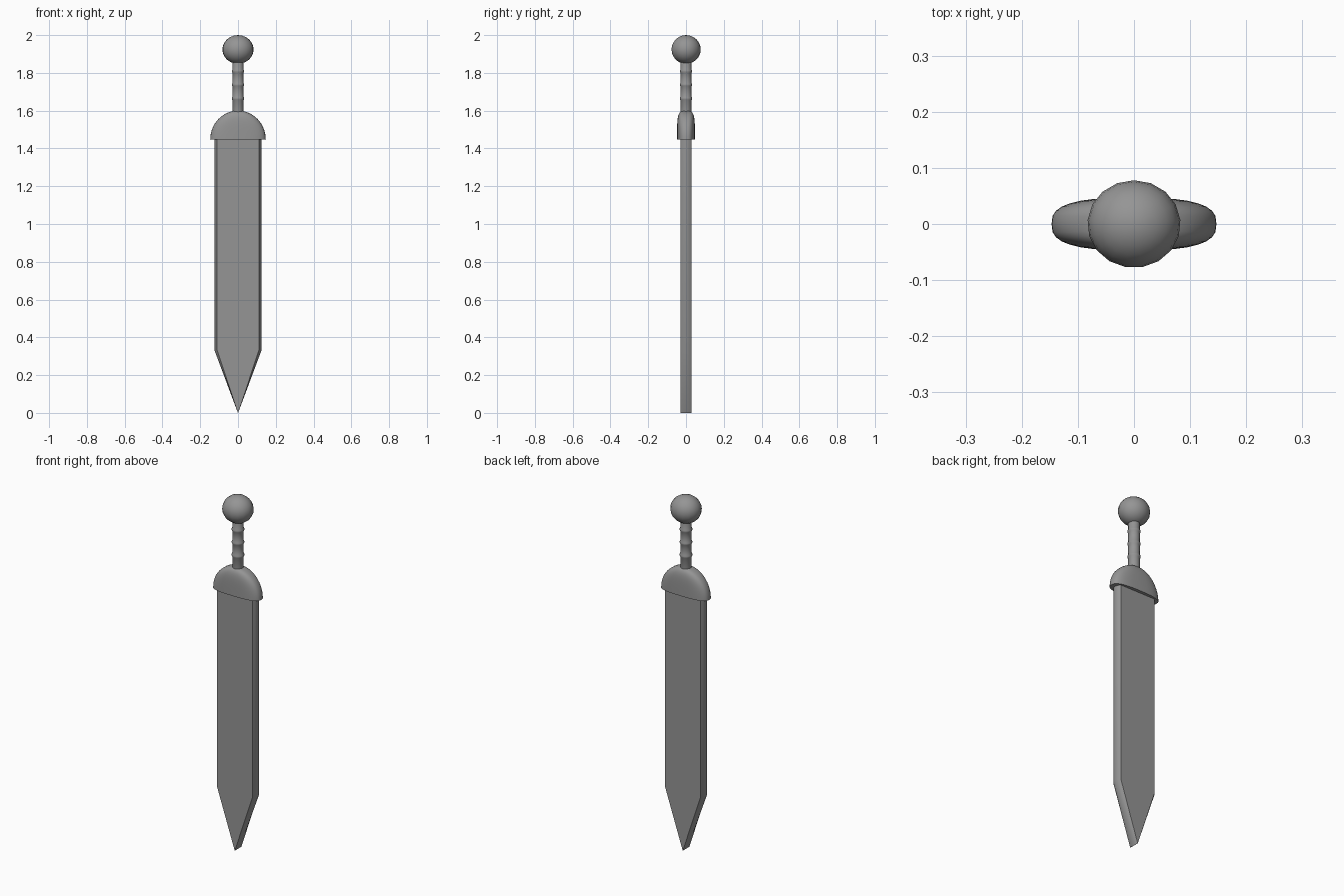
import bpy, bmesh
from math import sin, cos, pi, copysign

if "Cube" in bpy.data.objects:
    bpy.data.objects.remove(bpy.data.objects["Cube"])

# Dark steel shared by every part
steel = bpy.data.materials.new("dark_steel")
steel.diffuse_color = (0.3, 0.3, 0.3, 1)
steel.use_nodes = True
steel.node_tree.nodes["Principled BSDF"].inputs["Base Color"].default_value = steel.diffuse_color


def finish(obj, angle):
    """Shade smooth below the given angle and apply the steel."""
    bpy.ops.object.select_all(action='DESELECT')
    obj.select_set(True)
    bpy.context.view_layer.objects.active = obj
    bpy.ops.object.shade_smooth_by_angle(angle=angle * pi / 180)
    obj.data.materials.append(steel)


def make_loft(name, rings, angle=35):
    """Skin a stack of equal-sized closed rings and cap both ends."""
    bm = bmesh.new()
    loops = [[bm.verts.new(p) for p in ring] for ring in rings]
    n = len(loops[0])
    for a, b in zip(loops, loops[1:]):
        for i in range(n):
            j = (i + 1) % n
            bm.faces.new((a[i], a[j], b[j], b[i]))
    bm.faces.new(loops[0][::-1])
    bm.faces.new(loops[-1])
    bmesh.ops.remove_doubles(bm, verts=bm.verts, dist=0.0002)
    bmesh.ops.recalc_face_normals(bm, faces=bm.faces)
    mesh = bpy.data.meshes.new(name)
    bm.to_mesh(mesh)
    bm.free()
    obj = bpy.data.objects.new(name, mesh)
    bpy.context.collection.objects.link(obj)
    finish(obj, angle)
    return obj


def oval(rx, ry, z, n=32, power=2.0):
    """Horizontal superellipse ring."""
    def s(v):
        return copysign(abs(v) ** (2 / power), v)
    return [(rx * s(cos(2 * pi * i / n)), ry * s(sin(2 * pi * i / n)), z)
            for i in range(n)]


# Blade: flat faces, softly rounded edges, tapering to a chisel point
edge = [(0.110, -0.029), (0.120, -0.016), (0.124, 0), (0.120, 0.016), (0.110, 0.029)]
section = edge + [(-x, -y) for x, y in edge]
make_loft("blade", [[(x * w, y, z) for x, y in section]
                    for w, z in ((0.004, 0), (1, 0.33), (1, 1.46))])

# Guard: flattened half dome with a flat underside
rings = []
for i in range(15):
    a = pi / 2 * i / 14 * 0.985
    h = sin(a)
    rings.append(oval(0.147 * cos(a), 0.047 * (1 - h ** 5) ** (1 / 3.6),
                      1.448 + 0.152 * h, power=2.8))
make_loft("guard", rings, 50)

# Grip: cylinder with three raised ridges
profile = [(0.029, 1.57)]
for z in (1.664, 1.737, 1.809):
    profile += [(0.029, z - 0.010), (0.0325, z - 0.004),
                (0.0325, z + 0.004), (0.029, z + 0.010)]
profile.append((0.029, 1.88))
make_loft("grip", [oval(r, r, z, 20) for r, z in profile], 50)

# Pommel: slightly squashed ball
bpy.ops.mesh.primitive_uv_sphere_add(segments=17, ring_count=12, radius=1,
                                     location=(0, 0, 1.924))
pommel = bpy.context.object
pommel.name = "pommel"
pommel.scale = (0.083, 0.078, 0.076)
bpy.ops.object.transform_apply(location=False, rotation=False, scale=True)
finish(pommel, 40)
